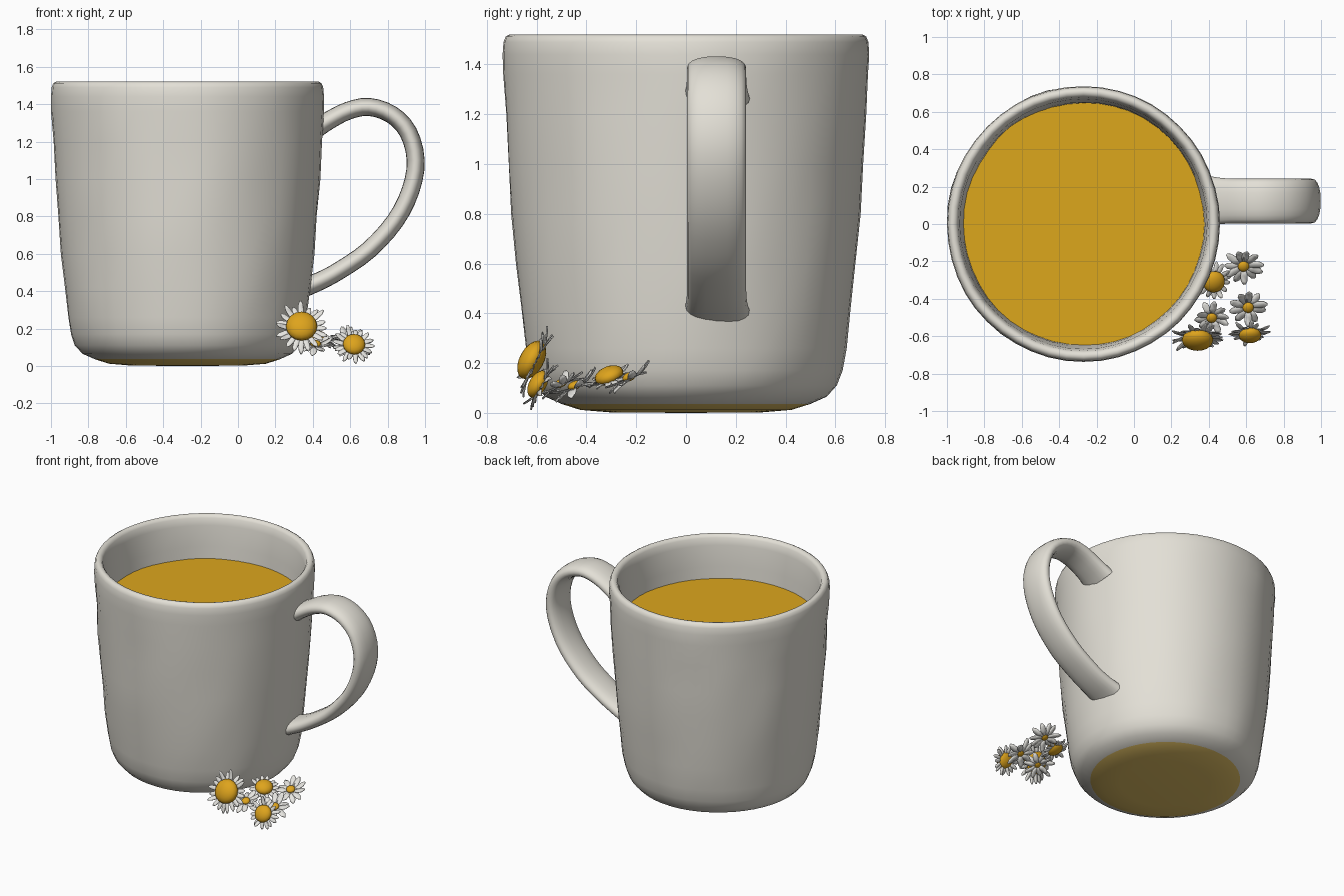
import bpy, bmesh, math, random
from mathutils import Vector, noise

if "Cube" in bpy.data.objects:
    bpy.data.objects.remove(bpy.data.objects["Cube"])

random.seed(4)
CX = -0.27  # mug axis


def material(name, rgb):
    m = bpy.data.materials.new(name)
    m.diffuse_color = (*rgb, 1)
    m.use_nodes = True
    m.node_tree.nodes["Principled BSDF"].inputs["Base Color"].default_value = m.diffuse_color
    return m


CLAY = material("warm grey clay", (0.77, 0.745, 0.675))
TEA = material("amber tea", (0.72, 0.385, 0.012))
FOOT = material("pale amber foot", (0.76, 0.53, 0.13))
WHITE = material("petal white", (0.86, 0.85, 0.81))
YELLOW = material("flower yellow", (0.73, 0.37, 0.012))


def finish(bm, name, mats, angle=50):
    me = bpy.data.meshes.new(name)
    bm.to_mesh(me)
    bm.free()
    ob = bpy.data.objects.new(name, me)
    bpy.context.collection.objects.link(ob)
    for m in mats:
        me.materials.append(m)
    bpy.ops.object.select_all(action='DESELECT')
    ob.select_set(True)
    bpy.context.view_layer.objects.active = ob
    bpy.ops.object.shade_smooth_by_angle(angle=math.radians(angle))
    return ob


def lathe(name, profile, mats, rule, seg=48, wobble=0.0):
    """Turn (radius, z) points around the mug axis."""
    bm = bmesh.new()
    rings = []
    for r, z in profile:
        if r == 0:
            rings.append([bm.verts.new((CX, 0, z))] * seg)
            continue
        ring = []
        for i in range(seg):
            a = 2 * math.pi * i / seg
            p = Vector((CX + r * math.cos(a), 1.01 * r * math.sin(a), z))
            k = 1 + wobble * noise.noise(p * 4) * (1 if 0.1 < z < 1.4 else 0.3)
            ring.append(bm.verts.new((CX + (p.x - CX) * k, p.y * k, z)))
        rings.append(ring)
    for a, b in zip(rings, rings[1:]):
        for i in range(seg):
            j = (i + 1) % seg
            vs = list(dict.fromkeys((a[i], a[j], b[j], b[i])))
            f = bm.faces.new(vs)
            f.material_index = rule(f.calc_center_median())
    bmesh.ops.recalc_face_normals(bm, faces=bm.faces)
    return finish(bm, name, mats)


# Mug body: outside wall, rim and hollow inside; amber patch under the foot
outer = [(0, 0), (0.3, 0.002), (0.42, 0.012), (0.495, 0.036), (0.56, 0.065),
         (0.60, 0.11), (0.622, 0.17), (0.638, 0.26), (0.658, 0.42), (0.677, 0.6),
         (0.693, 0.8), (0.706, 1.0), (0.718, 1.2), (0.728, 1.36), (0.730, 1.44),
         (0.726, 1.49), (0.717, 1.512), (0.703, 1.52)]
inner = [(0.685, 1.517), (0.672, 1.50), (0.662, 1.45), (0.65, 1.3), (0.64, 1.15),
         (0.61, 0.8), (0.57, 0.3), (0.50, 0.12), (0, 0.09)]
lathe("mug_body", outer + inner, [CLAY, FOOT],
      lambda c: 1 if c.z < 0.036 else 0, wobble=0.014)

# Tea surface
lathe("tea", [(0, 1.215), (0.35, 1.215), (0.648, 1.215)], [TEA], lambda c: 0)


# Handle: flat oval strap swept along a smooth curve, slightly flared at both ends
def spline(pts, n):
    out = []
    for i in range(1, len(pts) - 2):
        p0, p1, p2, p3 = (Vector(p) for p in pts[i - 1:i + 3])
        for k in range(n):
            t = k / n
            out.append(0.5 * (2 * p1 + (p2 - p0) * t + (2 * p0 - 5 * p1 + 4 * p2 - p3) * t * t
                              + (3 * p1 - p0 - 3 * p2 + p3) * t ** 3))
    return out + [Vector(pts[-2])]


path = spline([(0.32, 1.20), (0.405, 1.262), (0.49, 1.315), (0.59, 1.365), (0.70, 1.385),
               (0.82, 1.345), (0.91, 1.25), (0.95, 1.10), (0.923, 0.94), (0.84, 0.775),
               (0.70, 0.62), (0.55, 0.515), (0.44, 0.455), (0.33, 0.41), (0.25, 0.37)], 3)
bm = bmesh.new()
rings = []
N = 20
for i, p in enumerate(path):
    t = (path[min(i + 1, len(path) - 1)] - path[max(i - 1, 0)]).normalized()
    nrm = Vector((-t.y, t.x))
    end = min(i, len(path) - 1 - i)
    flare = 1 + 0.12 * max(0, 1 - end / 5) ** 2
    ring = []
    for k in range(N):
        a = 2 * math.pi * k / N
        c, s = math.cos(a), math.sin(a)
        w = 0.119 * flare * math.copysign(abs(c) ** 0.85, c)
        h = 0.048 * flare * math.copysign(abs(s) ** 0.9, s)
        q = p + nrm * h
        ring.append(bm.verts.new((q.x, 0.123 + w, q.y)))
    rings.append(ring)
for a, b in zip(rings, rings[1:]):
    for k in range(N):
        bm.faces.new((a[k], a[(k + 1) % N], b[(k + 1) % N], b[k]))
bm.faces.new(rings[0])
bm.faces.new(rings[-1])
bmesh.ops.recalc_face_normals(bm, faces=bm.faces)
finish(bm, "handle", [CLAY])


# Daisies: domed centre with a ring of narrow pointed petals
def daisy(n, pos, normal, core, radius, count, lift_range=0.3):
    rot = Vector(normal).normalized().to_track_quat('Z', 'Y')
    pos = Vector(pos)
    bm = bmesh.new()
    bmesh.ops.create_uvsphere(bm, u_segments=16, v_segments=10, radius=core)
    for v in bm.verts:
        v.co = pos + rot @ Vector((v.co.x, v.co.y, v.co.z * 0.58 + core * 0.2))
    finish(bm, f"daisy_centre_{n}", [YELLOW])
    bm = bmesh.new()
    for i in range(count):
        a = 2 * math.pi * (i + random.uniform(-0.15, 0.15)) / count
        length = radius * random.uniform(0.9, 1.05)
        lift = random.uniform(-0.6, 1) * lift_range * radius
        half = min(0.022, 0.95 * math.pi * radius * 0.7 / count)
        start = core * 0.6
        rows = []
        for t, w in ((0, 0.5), (0.45, 0.95), (0.8, 0.85), (1, 0.25)):
            d = start + (length - start) * t
            row = []
            for s in (-1, 0, 1):
                x, y = d, s * w * half
                z = lift * t * t - 0.004 * (s == 0)
                row.append(bm.verts.new(pos + rot @ Vector((
                    x * math.cos(a) - y * math.sin(a),
                    x * math.sin(a) + y * math.cos(a), z))))
            rows.append(row)
        for r0, r1 in zip(rows, rows[1:]):
            for k in (0, 1):
                bm.faces.new((r0[k], r1[k], r1[k + 1], r0[k + 1]))
    ob = finish(bm, f"daisy_petals_{n}", [WHITE])
    mod = ob.modifiers.new("thickness", 'SOLIDIFY')
    mod.thickness = 0.004
    mod.offset = 0


daisy(1, (0.34, -0.605, 0.205), (0.0, -0.88, 0.48), 0.084, 0.145, 20)
daisy(2, (0.62, -0.585, 0.11), (0.05, -0.85, 0.5), 0.060, 0.11, 17)
daisy(3, (0.415, -0.50, 0.115), (0.1, -0.45, 0.85), 0.028, 0.094, 10, 0.45)
daisy(4, (0.61, -0.445, 0.105), (0.1, -0.4, 0.9), 0.030, 0.102, 10, 0.45)
daisy(5, (0.425, -0.305, 0.14), (0.25, -0.35, 0.9), 0.060, 0.10, 15)
daisy(6, (0.585, -0.225, 0.14), (0.1, -0.4, 0.9), 0.030, 0.108, 11, 0.4)
